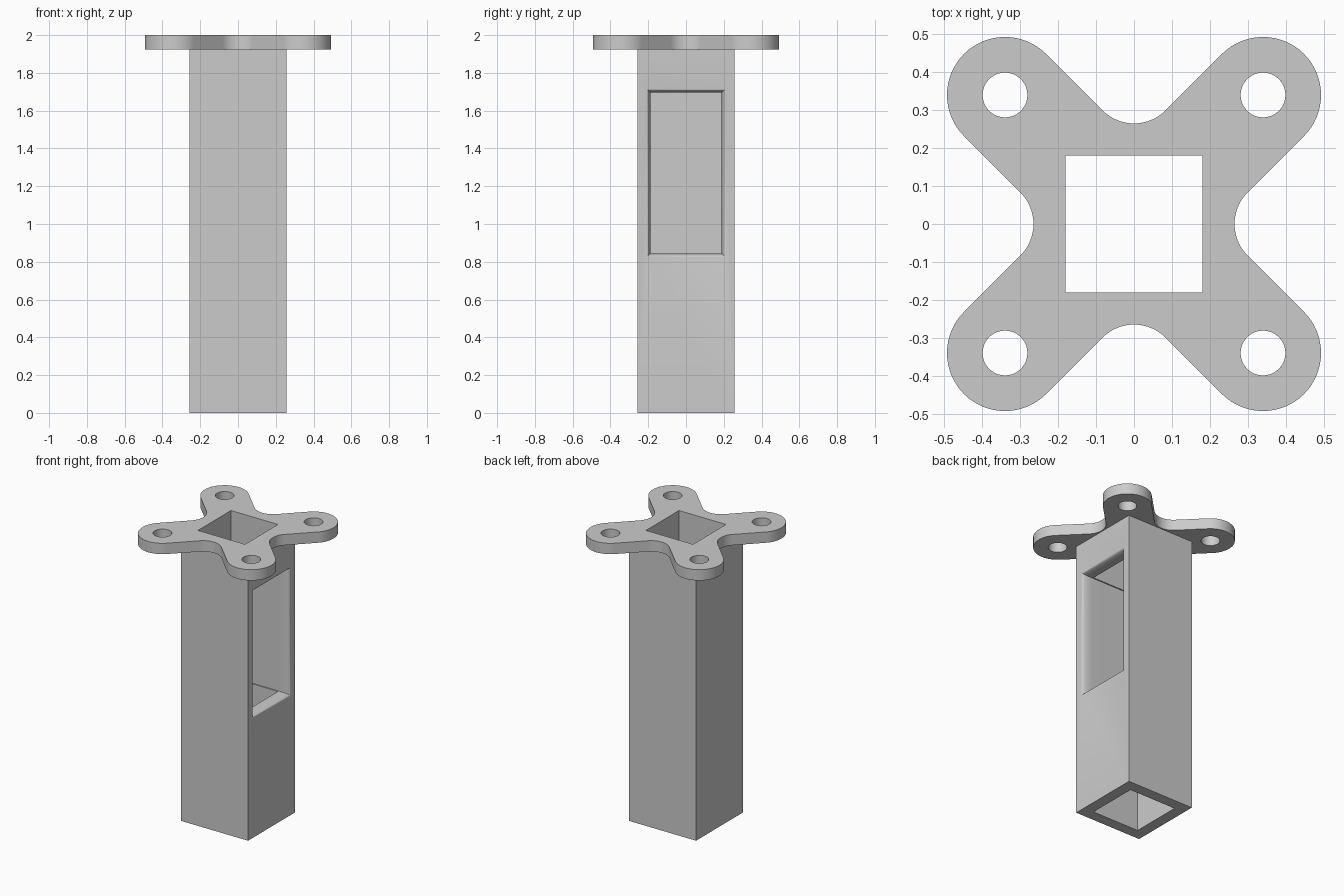
import bpy, bmesh
from math import radians, sin, cos, sqrt, pi

cube = bpy.data.objects.get("Cube")
if cube:
    bpy.data.objects.remove(cube, do_unlink=True)

HEIGHT, PLATE = 2.0, 0.075       # overall height, flange thickness
OUTER, BORE = 0.257, 0.18        # half widths of the square tube
LUG, LUG_R, HOLE_R = 0.34, 0.153, 0.059
VALLEY = 0.265                   # closest approach of the flange edge

grey = bpy.data.materials.new("light grey")
grey.use_nodes = True
grey.diffuse_color = (0.6, 0.6, 0.6, 1)
grey.node_tree.nodes["Principled BSDF"].inputs["Base Color"].default_value = (0.6, 0.6, 0.6, 1)


def arc(cx, cy, r, start, end, steps):
    angles = [radians(start + (end - start) * i / steps) for i in range(steps + 1)]
    return [(cx + r * cos(a), cy + r * sin(a)) for a in angles]


def square(h):
    return [(-h, -h), (h, -h), (h, h), (-h, h)]


def add_object(name, mesh):
    obj = bpy.data.objects.new(name, mesh)
    bpy.context.collection.objects.link(obj)
    return obj


def slab(name, loops, z0, z1):
    """Extrude a flat outline with holes between two heights."""
    curve = bpy.data.curves.new(name + "_outline", "CURVE")
    curve.dimensions = "2D"
    curve.fill_mode = "BOTH"
    curve.extrude = (z1 - z0) / 2
    for loop in loops:
        spline = curve.splines.new("POLY")
        spline.points.add(len(loop) - 1)
        for point, (x, y) in zip(spline.points, loop):
            point.co = (x, y, 0, 1)
        spline.use_cyclic_u = True
    temp = add_object(name + "_outline", curve)
    bpy.context.view_layer.update()
    graph = bpy.context.evaluated_depsgraph_get()
    mesh = bpy.data.meshes.new_from_object(temp.evaluated_get(graph))
    bpy.data.objects.remove(temp, do_unlink=True)
    bm = bmesh.new()
    bm.from_mesh(mesh)
    bmesh.ops.translate(bm, verts=bm.verts, vec=(0, 0, (z0 + z1) / 2))
    bmesh.ops.remove_doubles(bm, verts=bm.verts, dist=1e-5)
    bmesh.ops.recalc_face_normals(bm, faces=bm.faces)
    bm.to_mesh(mesh)
    bm.free()
    mesh.name = name
    mesh.materials.clear()
    mesh.materials.append(grey)
    return add_object(name, mesh)


def select_only(obj):
    bpy.ops.object.select_all(action="DESELECT")
    obj.select_set(True)
    bpy.context.view_layer.objects.active = obj


# Four-lug flange: rounded lugs joined by tangent valleys
valley_r = (VALLEY - LUG_R * sqrt(2)) / (sqrt(2) - 1)
quarter = arc(LUG, LUG, LUG_R, -45, 135, 32)
quarter += arc(0, VALLEY + valley_r, valley_r, -45, -135, 16)
outline, holes = [], []
for k in range(4):
    c, s = round(cos(k * pi / 2)), round(sin(k * pi / 2))
    outline += [(c * x - s * y, s * x + c * y) for x, y in quarter]
    holes.append(arc((c - s) * LUG, (c + s) * LUG, HOLE_R, 0, 352.5, 47))
flange = slab("mounting_flange", [outline, square(BORE)] + holes, HEIGHT - PLATE, HEIGHT)

# Square hollow tube
tube = slab("square_tube", [square(OUTER), square(BORE)], 0, HEIGHT - PLATE)

# Side window cutter with a flared, rounded mouth
HALF_Y, HALF_Z, MID_Z, FLARE = 0.188, 0.425, 1.27, 0.02
sections = [(-BORE - 0.001, 0)]
for i in range(9):
    a = i / 8 * pi / 2
    sections.append((BORE + (OUTER - BORE) * sin(a), FLARE * (1 - cos(a))))
sections.append((OUTER + 0.05, FLARE))
bm = bmesh.new()
rings = [[bm.verts.new((x, sy * (HALF_Y + f), MID_Z + sz * (HALF_Z + f)))
          for sy, sz in square(1)] for x, f in sections]
for a, b in zip(rings, rings[1:]):
    for i in range(4):
        j = (i + 1) % 4
        bm.faces.new((a[i], a[j], b[j], b[i]))
bm.faces.new(rings[0])
bm.faces.new(rings[-1])
bmesh.ops.recalc_face_normals(bm, faces=bm.faces)
mesh = bpy.data.meshes.new("window_cutter")
bm.to_mesh(mesh)
bm.free()
mesh.materials.append(grey)
cutter = add_object("window_cutter", mesh)
cutter.hide_render = True

select_only(tube)
cut = tube.modifiers.new("window", "BOOLEAN")
cut.operation = "DIFFERENCE"
cut.solver = "EXACT"
cut.object = cutter
bpy.ops.object.modifier_apply(modifier=cut.name)
bpy.data.objects.remove(cutter, do_unlink=True)

# Smooth the rounded surfaces, keep the corners crisp
for obj in (flange, tube):
    select_only(obj)
    bpy.ops.object.shade_smooth_by_angle(angle=radians(30))
